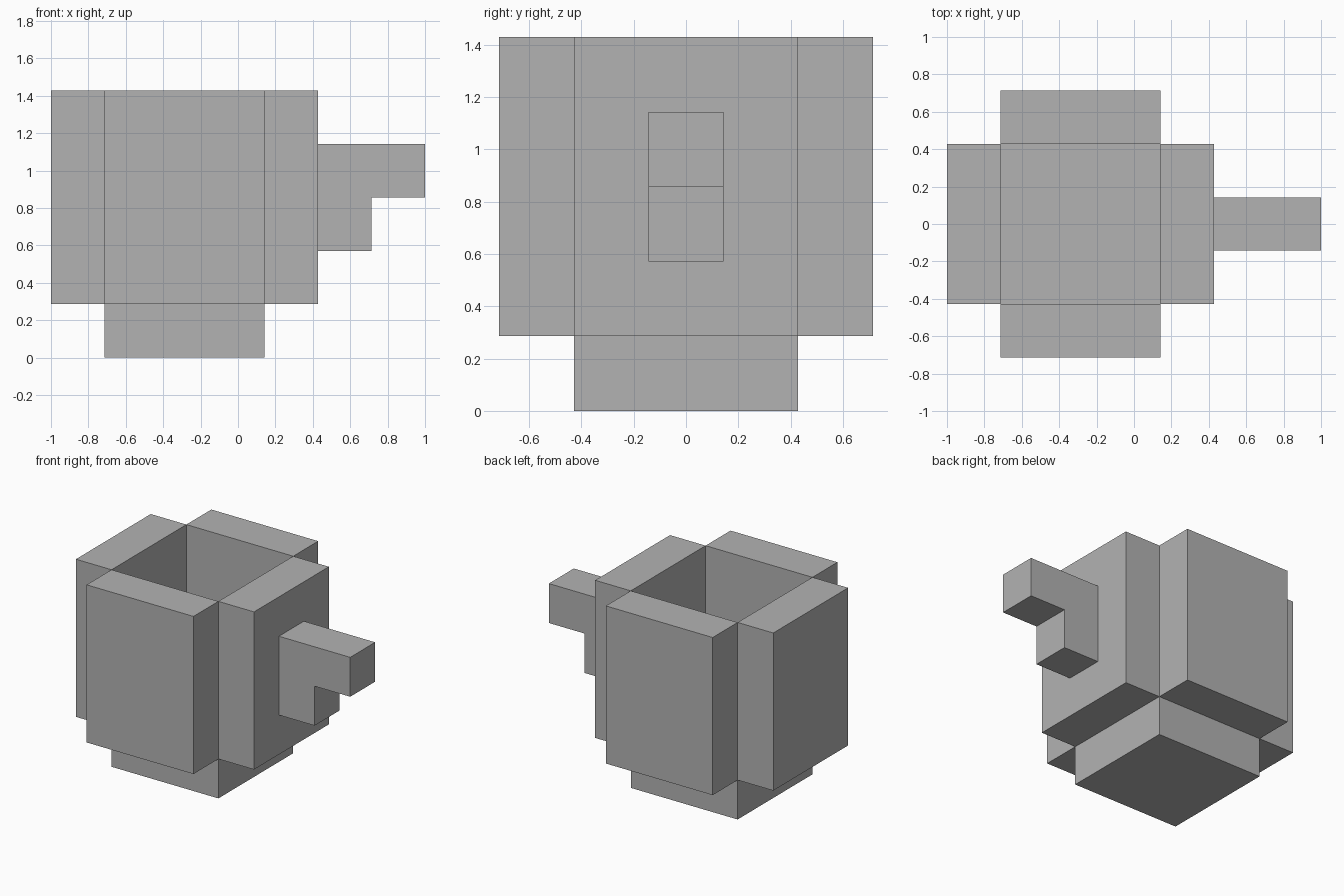
import bpy
import bmesh
from mathutils import Vector

cube = bpy.data.objects.get("Cube")
if cube:
    bpy.data.objects.remove(cube, do_unlink=True)

U = 2 / 7                       # one block unit
BODY_X = -1                     # mug body centre, in units

grey = bpy.data.materials.new("plain_grey")
grey.use_nodes = True
colour = (0.45, 0.45, 0.45, 1)
grey.diffuse_color = colour
grey.node_tree.nodes["Principled BSDF"].inputs["Base Color"].default_value = colour


def finish(name, bm):
    bmesh.ops.recalc_face_normals(bm, faces=bm.faces)
    mesh = bpy.data.meshes.new(name)
    bm.to_mesh(mesh)
    bm.free()
    mesh.materials.append(grey)
    obj = bpy.data.objects.new(name, mesh)
    bpy.context.collection.objects.link(obj)


def block(name, centre, size):
    bm = bmesh.new()
    bmesh.ops.create_cube(bm, size=U)
    bmesh.ops.scale(bm, vec=size, verts=bm.verts)
    bmesh.ops.translate(bm, vec=Vector(centre) * U, verts=bm.verts)
    finish(name, bm)


# Floor of the mug
block("floor", (BODY_X, 0, 0.5), (3, 3, 1))

# Four walls set outside the floor, leaving notched corners
for name, side in (("left", 1), ("right", -1)):
    block(name + "_wall", (BODY_X + 2 * side, 0, 3), (1, 3, 4))
for name, side in (("back", 1), ("front", -1)):
    block(name + "_wall", (BODY_X, 2 * side, 3), (3, 1, 4))

# Hooked handle: an L profile extruded through its width
profile = [(1.5, 2), (2.5, 2), (2.5, 3), (3.5, 3), (3.5, 4), (1.5, 4)]
bm = bmesh.new()
face = bm.faces.new([bm.verts.new((x * U, -U / 2, z * U)) for x, z in profile])
extruded = bmesh.ops.extrude_face_region(bm, geom=[face], use_keep_orig=True)
moved = [v for v in extruded["geom"] if isinstance(v, bmesh.types.BMVert)]
bmesh.ops.translate(bm, vec=(0, U, 0), verts=moved)
finish("handle", bm)
